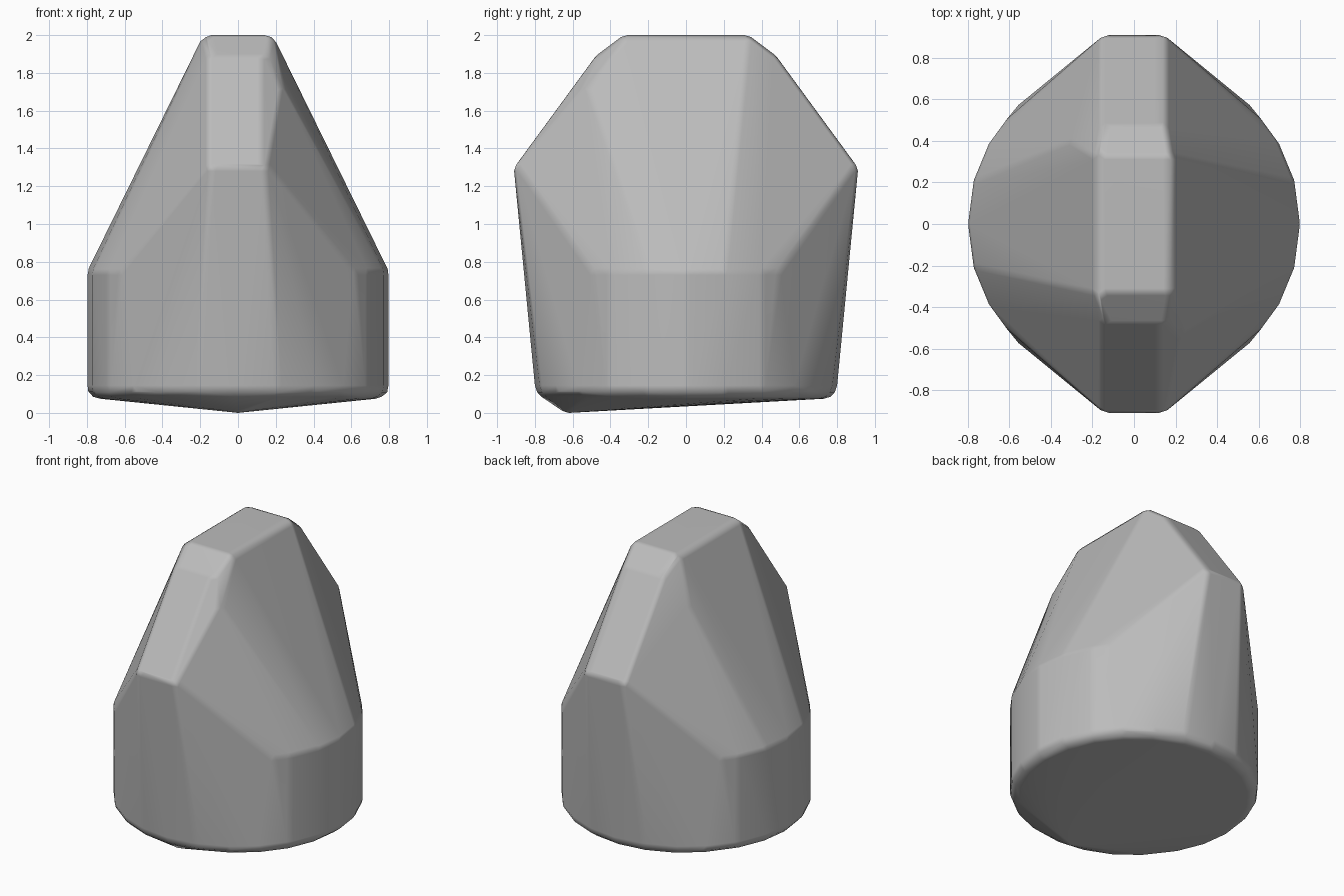
import bpy
import bmesh
from math import cos, sin, pi
from mathutils import Matrix

cube = bpy.data.objects.get("Cube")
if cube:
    bpy.data.objects.remove(cube, do_unlink=True)

ROUND = 0.07        # edge rounding radius
RADIUS = 0.73       # base radius before rounding
SIDES = 24

# Core points: the rounded body is the hull of small spheres at these points
core = []
for i in range(SIDES):
    a = 2 * pi * i / SIDES
    x, y = RADIUS * cos(a), RADIUS * sin(a)
    core.append((x, y, 0.145))               # foot ring
    if abs(y) < 0.46:
        core.append((x, y, 0.73))            # side shoulders

# Side shoulder ends
for sx in (-1, 1):
    for sy in (-1, 1):
        core.append((sx * 0.57, sy * 0.45, 0.73))

# Ridge profile, mirrored to four corners: nose, brow, crown
for x, y, z in ((0.12, 0.84, 1.28), (0.12, 0.43, 1.84), (0.14, 0.31, 1.93)):
    for sx in (-1, 1):
        for sy in (-1, 1):
            core.append((sx * x, sy * y, z))

# Uneven chips on the flanks and the low point underneath
core += [(0.19, -0.5, 1.68), (-0.25, 0.38, 1.66), (0, -0.62, 0.07)]

# Rounded convex hull
bm = bmesh.new()
for p in core:
    bmesh.ops.create_icosphere(bm, subdivisions=2, radius=ROUND,
                               matrix=Matrix.Translation(p))
bmesh.ops.delete(bm, geom=bm.faces[:], context='FACES_KEEP_BOUNDARY')
for p in core:
    bmesh.ops.create_icosphere(bm, subdivisions=2, radius=ROUND,
                               matrix=Matrix.Translation(p))
points = [v.co.copy() for v in bm.verts]
bm.free()

bm = bmesh.new()
for p in points:
    bm.verts.new(p)
bmesh.ops.remove_doubles(bm, verts=bm.verts[:], dist=0.002)
bmesh.ops.convex_hull(bm, input=bm.verts[:])
bmesh.ops.delete(bm, geom=[v for v in bm.verts if not v.link_faces], context='VERTS')
bmesh.ops.recalc_face_normals(bm, faces=bm.faces[:])

mesh = bpy.data.meshes.new("boulder")
bm.to_mesh(mesh)
bm.free()
boulder = bpy.data.objects.new("boulder", mesh)
bpy.context.collection.objects.link(boulder)

# Stone grey
grey = bpy.data.materials.new("stone_grey")
grey.use_nodes = True
grey.diffuse_color = (0.5, 0.5, 0.5, 1)
grey.node_tree.nodes["Principled BSDF"].inputs["Base Color"].default_value = (0.5, 0.5, 0.5, 1)
mesh.materials.append(grey)

# Smooth rounded edges, flat facets
bpy.context.view_layer.objects.active = boulder
boulder.select_set(True)
bpy.ops.object.shade_smooth_by_angle(angle=pi / 4)
boulder.modifiers.new("facet_normals", 'WEIGHTED_NORMAL').weight = 80
